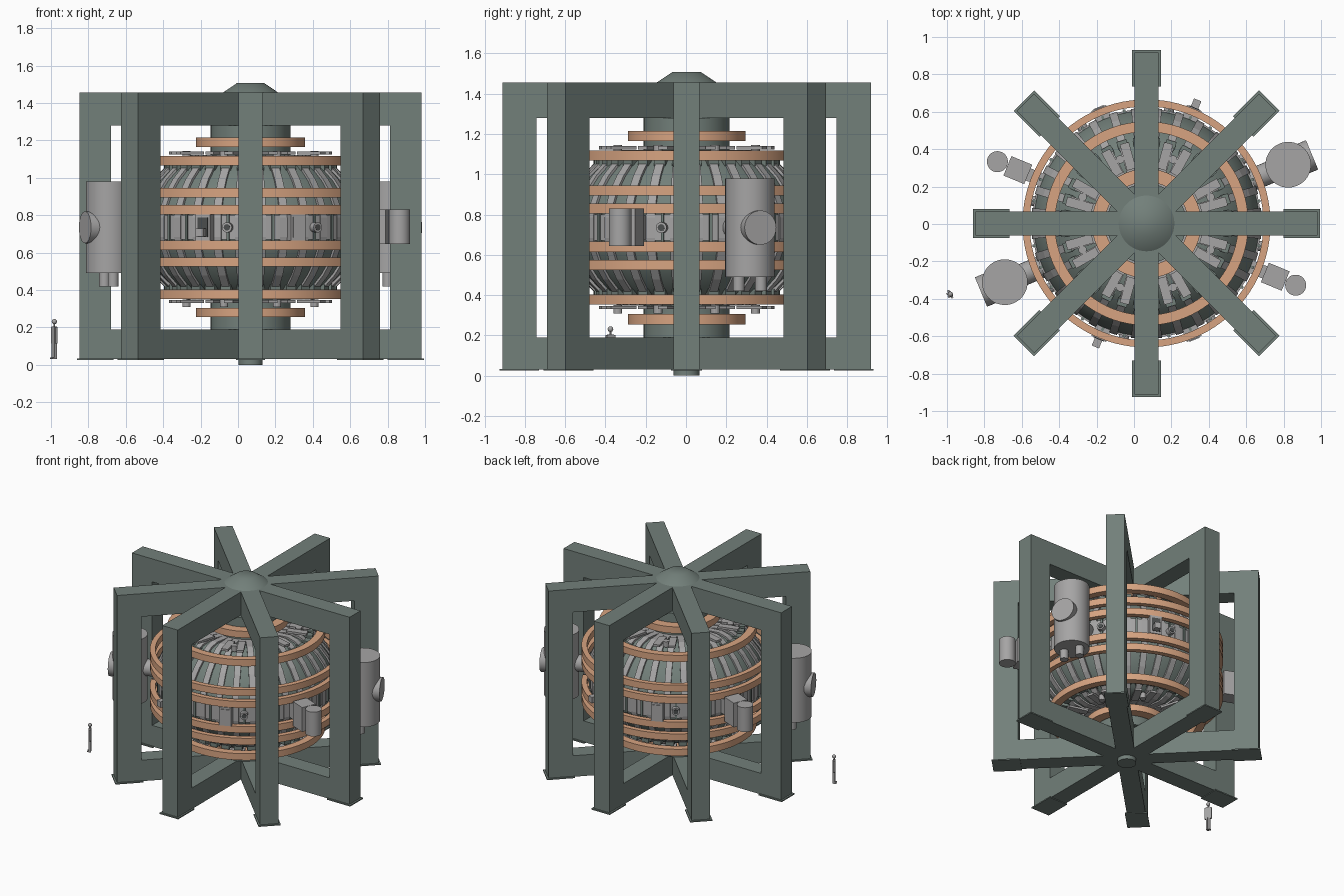
import bpy, bmesh, math
from mathutils import Matrix

if "Cube" in bpy.data.objects:
    bpy.data.objects.remove(bpy.data.objects["Cube"])

AXIS = Matrix.Translation((0.067, 0.003, 0))
MID = 0.735  # height of the machine's mid plane


def material(name, color):
    m = bpy.data.materials.new(name)
    m.use_nodes = True
    m.diffuse_color = (*color, 1)
    m.node_tree.nodes["Principled BSDF"].inputs["Base Color"].default_value = (*color, 1)
    return m


GREEN = material("grey green iron", (0.17, 0.215, 0.195))
GREY = material("light grey steel", (0.38, 0.375, 0.375))
COPPER = material("copper", (0.68, 0.37, 0.22))
DARK = material("dark opening", (0.07, 0.075, 0.075))


def turn(degrees):
    return Matrix.Rotation(math.radians(degrees), 4, "Z")


def box(bm, r0, r1, w, z0, z1, angle=0, side=0):
    """Box spanning radii r0..r1 along the given angle."""
    m = turn(angle) @ Matrix.Translation(((r0 + r1) / 2, side, (z0 + z1) / 2))
    bmesh.ops.create_cube(bm, size=1, matrix=m @ Matrix.Diagonal((r1 - r0, w, z1 - z0, 1)))


def post(bm, r, rad, z0, z1, angle=0, side=0, top=None, seg=32):
    """Upright cylinder or cone at radius r."""
    m = turn(angle) @ Matrix.Translation((r, side, (z0 + z1) / 2))
    bmesh.ops.create_cone(bm, cap_ends=True, segments=seg, radius1=rad,
                          radius2=rad if top is None else top, depth=z1 - z0, matrix=m)


def pipe(bm, r0, r1, rad, z, angle, seg=24):
    """Cylinder pointing outwards from the axis."""
    m = turn(angle) @ Matrix.Translation(((r0 + r1) / 2, 0, z)) @ Matrix.Rotation(math.pi / 2, 4, "Y")
    bmesh.ops.create_cone(bm, cap_ends=True, segments=seg, radius1=rad, radius2=rad,
                          depth=r1 - r0, matrix=m)


def lathe(bm, profile, seg=96):
    """Revolve a closed (radius, height) profile."""
    rings = []
    for i in range(seg):
        a = math.tau * i / seg
        rings.append([bm.verts.new((r * math.cos(a), r * math.sin(a), z)) for r, z in profile])
    n = len(profile)
    for i in range(seg):
        p, q = rings[i], rings[(i + 1) % seg]
        for j in range(n):
            k = (j + 1) % n
            bm.faces.new((p[j], q[j], q[k], p[k]))


def finish(name, bm, mat, smooth=False, place=AXIS):
    bmesh.ops.recalc_face_normals(bm, faces=bm.faces)
    mesh = bpy.data.meshes.new(name)
    bm.to_mesh(mesh)
    bm.free()
    mesh.materials.append(mat)
    ob = bpy.data.objects.new(name, mesh)
    ob.matrix_world = place
    bpy.context.collection.objects.link(ob)
    if smooth:
        bpy.ops.object.select_all(action="DESELECT")
        ob.select_set(True)
        bpy.context.view_layer.objects.active = ob
        bpy.ops.object.shade_smooth_by_angle(angle=math.radians(35))
    return ob


# Eight iron limbs, each with upper beam, lower beam, leg and foot
limbs, feet = bmesh.new(), bmesh.new()
for k in range(8):
    a = 45 * k
    box(limbs, 0.745, 0.915, 0.13, 0.03, 1.455, a)
    box(limbs, 0, 0.745, 0.13, 1.28, 1.455, a)
    box(limbs, 0, 0.745, 0.13, 0.03, 0.19, a)
    box(feet, 0.732, 0.928, 0.155, 0.025, 0.034, a)
finish("iron_limbs", limbs, GREEN)
finish("foot_plates", feet, GREEN)

# Central column, top cap and bottom stub
bm = bmesh.new()
post(bm, 0, 0.213, 0.19, 1.28, seg=64)
post(bm, 0, 0.065, 0, 0.05)
finish("central_column", bm, GREEN, True)
bm = bmesh.new()
post(bm, 0, 0.152, 1.453, 1.508, top=0.07, seg=48)
finish("top_cap", bm, GREEN, True)

# D-shaped shell
upper = [(0.2, 0.37), (0.33, 0.375), (0.39, 0.355), (0.45, 0.31), (0.51, 0.25),
         (0.56, 0.18), (0.595, 0.1), (0.605, 0.05)]
outline = upper + [(r, -z) for r, z in reversed(upper)]
bm = bmesh.new()
lathe(bm, [(r, MID + z) for r, z in outline])
finish("shell", bm, GREEN, True)

# Thirty-two field coils standing slightly proud of the shell, with clamps
bm, clamps, struts = bmesh.new(), bmesh.new(), bmesh.new()
for k in range(32):
    a = 11.25 * (k + 0.5)
    m = turn(a)
    sides = []
    for w in (-0.022, 0.022):
        pts = [(r * 1.02, w, MID + z * 1.03) for r, z in outline]
        sides.append([bm.verts.new(m @ Matrix.Translation(p).translation) for p in pts])
    bm.faces.new(sides[0])
    bm.faces.new(sides[1])
    n = len(outline)
    for j in range(n):
        i = (j + 1) % n
        bm.faces.new((sides[0][j], sides[0][i], sides[1][i], sides[1][j]))
    for s in (-1, 1):
        z = MID + s * 0.325
        box(clamps, 0.4, 0.462, 0.056, z - 0.02, z + 0.02, a)
    box(struts, 0.58, 0.621, 0.014, MID - 0.07, MID + 0.07, a + 5.6)
finish("field_coils", bm, GREY)
finish("coil_clamps", clamps, GREEN)
finish("equator_struts", struts, GREEN)

# Grey vessel band around the equator
bm = bmesh.new()
lathe(bm, [(0.58, MID - 0.065), (0.612, MID - 0.065), (0.612, MID + 0.065), (0.58, MID + 0.065)])
finish("vessel_band", bm, GREY, True)

# Copper ring coils, mirrored about the mid plane
rings = {"inner": (0.222, 0.292, 0.455), "shoulder": (0.49, 0.545, 0.357),
         "outer_high": (0.625, 0.663, 0.185), "outer_low": (0.625, 0.663, 0.095)}
for name, (r0, r1, dz) in rings.items():
    for s, half in ((1, "upper"), (-1, "lower")):
        z0, z1 = MID + s * dz - 0.025, MID + s * dz + 0.025
        bm = bmesh.new()
        lathe(bm, [(r0, z0), (r1, z0), (r1, z1), (r0, z1)])
        finish(f"{half}_{name}_ring", bm, COPPER, True)

# Port plates on the top and bottom of the shell
bm = bmesh.new()
for k in range(8):
    for s in (-1, 1):
        z = MID + s * 0.397
        for off in (-7, 7):
            box(bm, 0.3, 0.445, 0.05, z - 0.008, z + 0.008, 22.5 + 45 * k + off)
        post(bm, 0.37, 0.022, z - 0.03, z + 0.012, 22.5 + 45 * k, seg=16)
finish("vertical_ports", bm, GREY)

# Round and square ports on the equator
bm, holes = bmesh.new(), bmesh.new()
for k in range(8):
    a = 33.75 + 45 * k
    pipe(bm, 0.58, 0.648, 0.027, MID, a)
    pipe(holes, 0.645, 0.65, 0.017, MID, a)
for a in (67.5, 112.5, 247.5, 292.5):
    box(bm, 0.58, 0.668, 0.085, MID - 0.07, MID + 0.07, a)
    if a in (67.5, 247.5):
        box(holes, 0.66, 0.671, 0.06, MID - 0.052, MID + 0.052, a)
        box(bm, 0.66, 0.715, 0.042, MID - 0.05, MID - 0.005, a)
    else:
        box(bm, 0.66, 0.673, 0.06, MID - 0.055, MID + 0.055, a)
finish("equator_ports", bm, GREY, True)
finish("port_openings", holes, DARK)

# Two large injector tanks on opposite sides
for a, side in ((22.5, "left"), (202.5, "right")):
    bm = bmesh.new()
    post(bm, 0.82, 0.122, 0.49, 0.98, a, seg=48)
    pipe(bm, 0.82, 0.958, 0.085, MID, a, 40)
    pipe(bm, 0.58, 0.73, 0.06, MID, a)
    for s in (-0.06, 0.06):
        post(bm, 0.82, 0.029, 0.42, 0.5, a, s, seg=24)
    finish(f"{side}_injector_tank", bm, GREY, True)

# Two small service units
for a, side in ((-22.5, "left"), (157.5, "right")):
    bm = bmesh.new()
    box(bm, 0.58, 0.69, 0.07, MID - 0.06, MID + 0.06, a)
    box(bm, 0.685, 0.805, 0.112, 0.645, 0.83, a)
    post(bm, 0.863, 0.056, 0.645, 0.83, a, seg=40)
    finish(f"{side}_service_unit", bm, GREY, True)

# Standing figure for scale
bm = bmesh.new()
box(bm, -0.009, 0.009, 0.03, 0.12, 0.205)
for s in (-1, 1):
    box(bm, -0.008, 0.008, 0.013, 0.03, 0.125, 0, s * 0.008)
    box(bm, -0.006, 0.006, 0.009, 0.115, 0.203, 0, s * 0.02)
    box(bm, -0.008, 0.018, 0.012, 0.03, 0.038, 0, s * 0.008)
post(bm, 0, 0.005, 0.2, 0.22, seg=10)
bmesh.ops.create_uvsphere(bm, u_segments=12, v_segments=8, radius=0.014,
                          matrix=Matrix.Translation((0, 0, 0.231)))
finish("standing_figure", bm, GREY, True, Matrix.Translation((-0.982, -0.375, 0)) @ turn(210))
